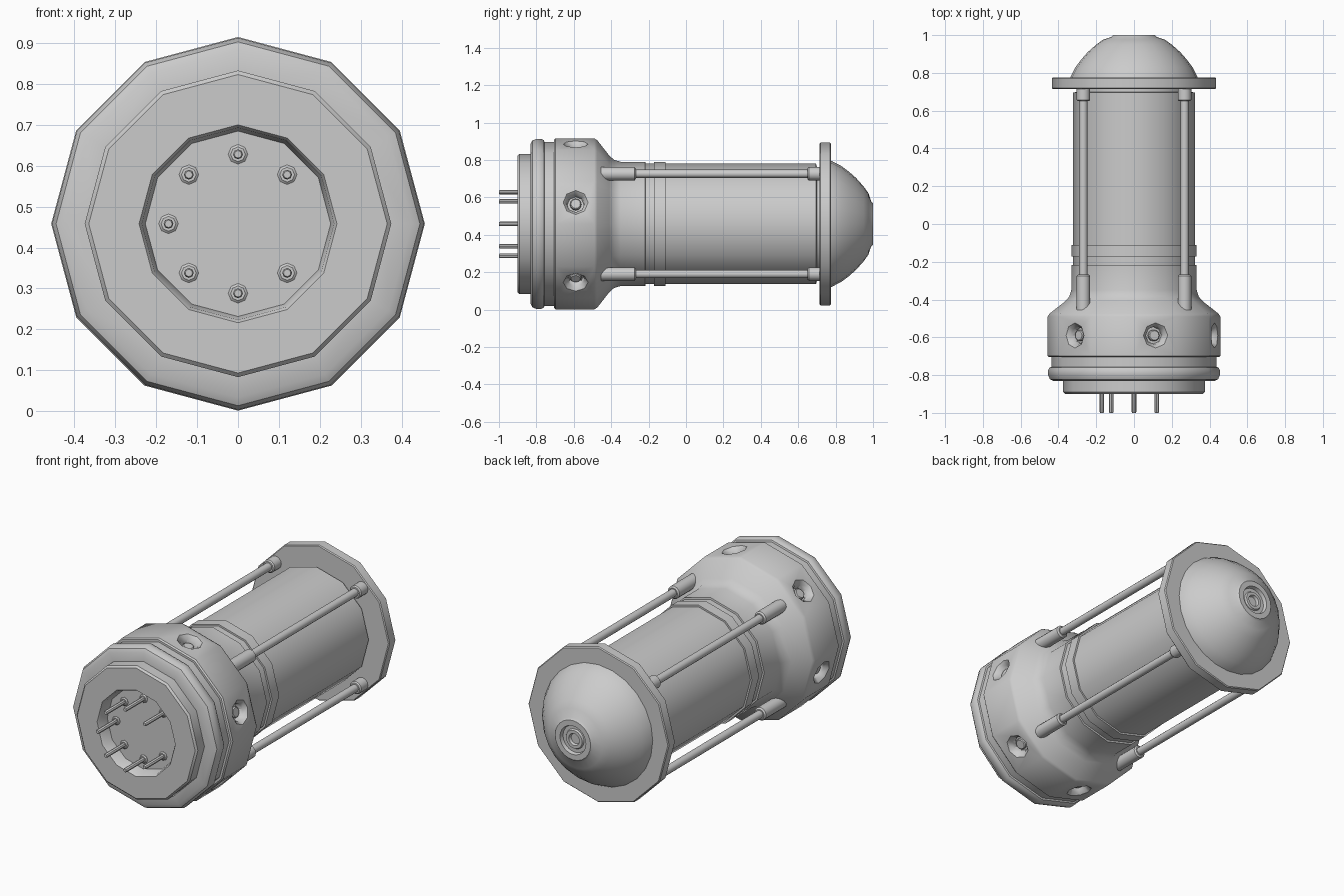
import bpy
import bmesh
from math import sin, cos, radians, tau
from mathutils import Vector

cube = bpy.data.objects.get("Cube")
if cube:
    bpy.data.objects.remove(cube)

ZC = 0.458                      # height of the long axis
AXIS = Vector((0, 1, 0))

grey = bpy.data.materials.new("plain grey")
grey.use_nodes = True
COLOUR = (0.6, 0.6, 0.6, 1)
grey.diffuse_color = COLOUR
grey.node_tree.nodes["Principled BSDF"].inputs["Base Color"].default_value = COLOUR


def smooth(obj):
    bpy.ops.object.select_all(action='DESELECT')
    obj.select_set(True)
    bpy.context.view_layer.objects.active = obj
    bpy.ops.object.shade_smooth_by_angle(angle=radians(38))


def revolve(name, profile, sides=12, origin=(0, 0, ZC), axis=AXIS):
    """Turn (distance along axis, radius) points into a closed solid."""
    bm = bmesh.new()
    turn = axis.to_track_quat('Z', 'Y')
    base = Vector(origin)
    rings = []
    for d, r in profile:
        rings.append([bm.verts.new(base + turn @ Vector((r * cos(tau * i / sides),
                                                         r * sin(tau * i / sides), d)))
                      for i in range(sides)])
    for a, b in zip(rings, rings[1:]):
        for i in range(sides):
            j = (i + 1) % sides
            bm.faces.new((a[i], a[j], b[j], b[i]))
    bm.faces.new(rings[0])
    bm.faces.new(rings[-1])
    bmesh.ops.recalc_face_normals(bm, faces=bm.faces)
    mesh = bpy.data.meshes.new(name)
    bm.to_mesh(mesh)
    bm.free()
    mesh.materials.append(grey)
    obj = bpy.data.objects.new(name, mesh)
    bpy.context.collection.objects.link(obj)
    smooth(obj)
    return obj


# Front plug with a recessed floor, and the rounded rim behind it
revolve("front_plug", [(-0.82, 0.225), (-0.89, 0.235), (-0.9, 0.242), (-0.9, 0.365),
                       (-0.89, 0.375), (-0.78, 0.375)])
revolve("front_rim", [(-0.832, 0.36), (-0.832, 0.425), (-0.822, 0.445), (-0.8, 0.455),
                      (-0.775, 0.455), (-0.76, 0.447), (-0.757, 0.438), (-0.69, 0.438)])

# Housing that narrows into the neck
housing = revolve("housing", [(-0.705, 0.43), (-0.705, 0.45), (-0.698, 0.457), (-0.49, 0.457),
                              (-0.475, 0.448), (-0.41, 0.365), (-0.385, 0.343),
                              (-0.35, 0.332), (-0.218, 0.332), (-0.215, 0.31)])

# Glass-like tube, its band, the flange and the dome
revolve("main_tube", [(-0.25, 0.322), (0.695, 0.322), (0.7, 0.305), (0.73, 0.305)])
revolve("tube_band", [(-0.172, 0.3), (-0.172, 0.332), (-0.11, 0.332), (-0.11, 0.3)])
revolve("flange", [(0.715, 0.3), (0.715, 0.43), (0.72, 0.435), (0.77, 0.435),
                   (0.775, 0.43), (0.775, 0.3)])
revolve("dome", [(0.76, 0.34), (0.78, 0.336), (0.83, 0.31), (0.87, 0.28), (0.91, 0.245),
                 (0.95, 0.2), (0.975, 0.165), (0.99, 0.12), (1.0, 0.11), (1.0, 0.08),
                 (0.98, 0.075), (0.98, 0.055), (0.99, 0.05), (0.99, 0.033), (0.975, 0.028)], 24)

# Four tie rods with a front socket and a rear cap
for side, x in (("left", 0.268), ("right", -0.268)):
    for level, dz in (("upper", 0.268), ("lower", -0.268)):
        at = (x, 0, ZC + dz)
        tag = level + "_" + side
        revolve("rod_" + tag, [(-0.4, 0.022), (0.72, 0.022)], 12, at)
        revolve("rod_socket_" + tag, [(-0.455, 0.036), (-0.275, 0.036), (-0.268, 0.028)], 12, at)
        revolve("rod_cap_" + tag, [(0.65, 0.03), (0.657, 0.036), (0.72, 0.036)], 12, at)

# Seven contact pins around the recess, one position left empty
for k in range(1, 8):
    a = tau * k / 8
    at = (0.17 * cos(a), 0, ZC + 0.17 * sin(a))
    revolve(f"pin_{k}", [(-1.0, 0.009), (-0.995, 0.012), (-0.81, 0.012)], 8, at)
    revolve(f"pin_collar_{k}", [(-0.84, 0.018), (-0.835, 0.024), (-0.81, 0.024)], 8, at)

# Six octagonal screw recesses around the housing
for k in range(6):
    a = radians(15 + 60 * k)
    out = Vector((cos(a), 0, sin(a)))
    at = (0, -0.59, ZC)
    cutter = revolve(f"recess_cutter_{k}", [(0.39, 0.045), (0.42, 0.048), (0.443, 0.068),
                                            (0.5, 0.068)], 8, at, out)
    cutter.hide_render = True
    cut = housing.modifiers.new(f"recess_{k}", 'BOOLEAN')
    cut.operation = 'DIFFERENCE'
    cut.solver = 'EXACT'
    cut.object = cutter
    bpy.context.view_layer.objects.active = housing
    bpy.ops.object.modifier_apply(modifier=cut.name)
    bpy.data.objects.remove(cutter)
    revolve(f"screw_{k}", [(0.385, 0.03), (0.41, 0.03), (0.415, 0.025)], 12, at, out)
smooth(housing)
